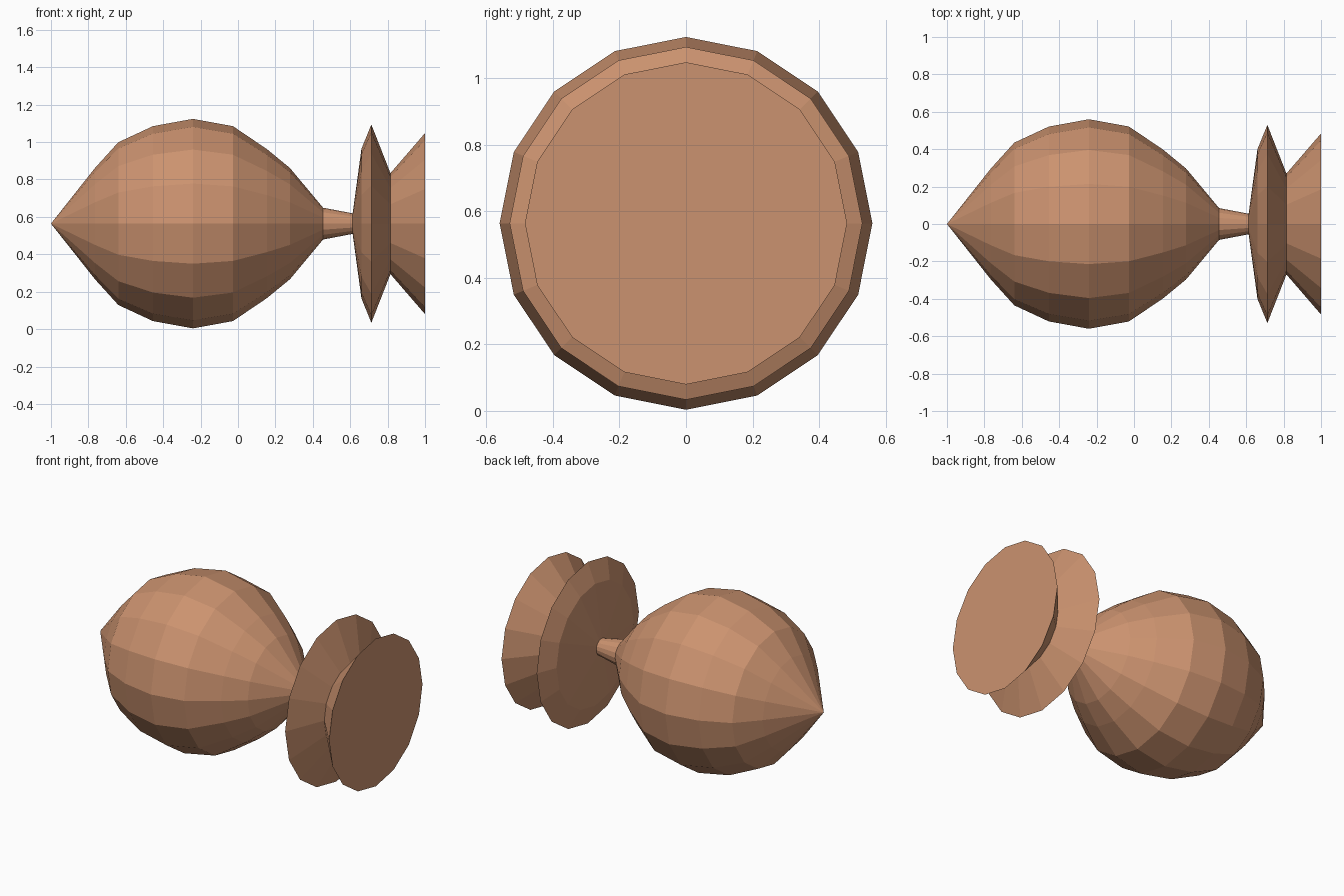
import bpy, bmesh
from math import pi, sin, cos

if "Cube" in bpy.data.objects:
    bpy.data.objects.remove(bpy.data.objects["Cube"])

SIDES = 16
AXIS_Z = 0.564

# Turned profile along x: (x, radius)
PROFILE = [
    (-1.0, 0.0),                                       # pointed tip
    (-0.765, 0.297), (-0.64, 0.435), (-0.455, 0.521),  # bulb
    (-0.241, 0.56), (-0.027, 0.521), (0.155, 0.398), (0.278, 0.297),
    (0.455, 0.085), (0.613, 0.055),                    # thin neck
    (0.66, 0.4), (0.713, 0.53),                        # sharp collar
    (0.815, 0.27), (1.0, 0.484),                       # flared foot
]


def lathe(name, profile):
    bm = bmesh.new()
    rings = []
    for x, r in profile:
        count = SIDES if r > 0 else 1
        rings.append([bm.verts.new((x, r * sin(2 * pi * i / SIDES),
                                    AXIS_Z + r * cos(2 * pi * i / SIDES)))
                      for i in range(count)])
    for a, b in zip(rings, rings[1:]):
        for i in range(SIDES):
            j = (i + 1) % SIDES
            if len(a) == 1:
                bm.faces.new((a[0], b[i], b[j]))
            else:
                bm.faces.new((a[i], b[i], b[j], a[j]))
    # flat end disc
    bm.faces.new(rings[-1])
    bmesh.ops.recalc_face_normals(bm, faces=bm.faces)
    mesh = bpy.data.meshes.new(name)
    bm.to_mesh(mesh)
    bm.free()
    obj = bpy.data.objects.new(name, mesh)
    bpy.context.collection.objects.link(obj)
    return obj


finial = lathe("turned_finial", PROFILE)
wood = bpy.data.materials.new("warm_wood")
wood.diffuse_color = (0.6, 0.29, 0.16, 1)
wood.use_nodes = True
wood.node_tree.nodes["Principled BSDF"].inputs["Base Color"].default_value = wood.diffuse_color
finial.data.materials.append(wood)
